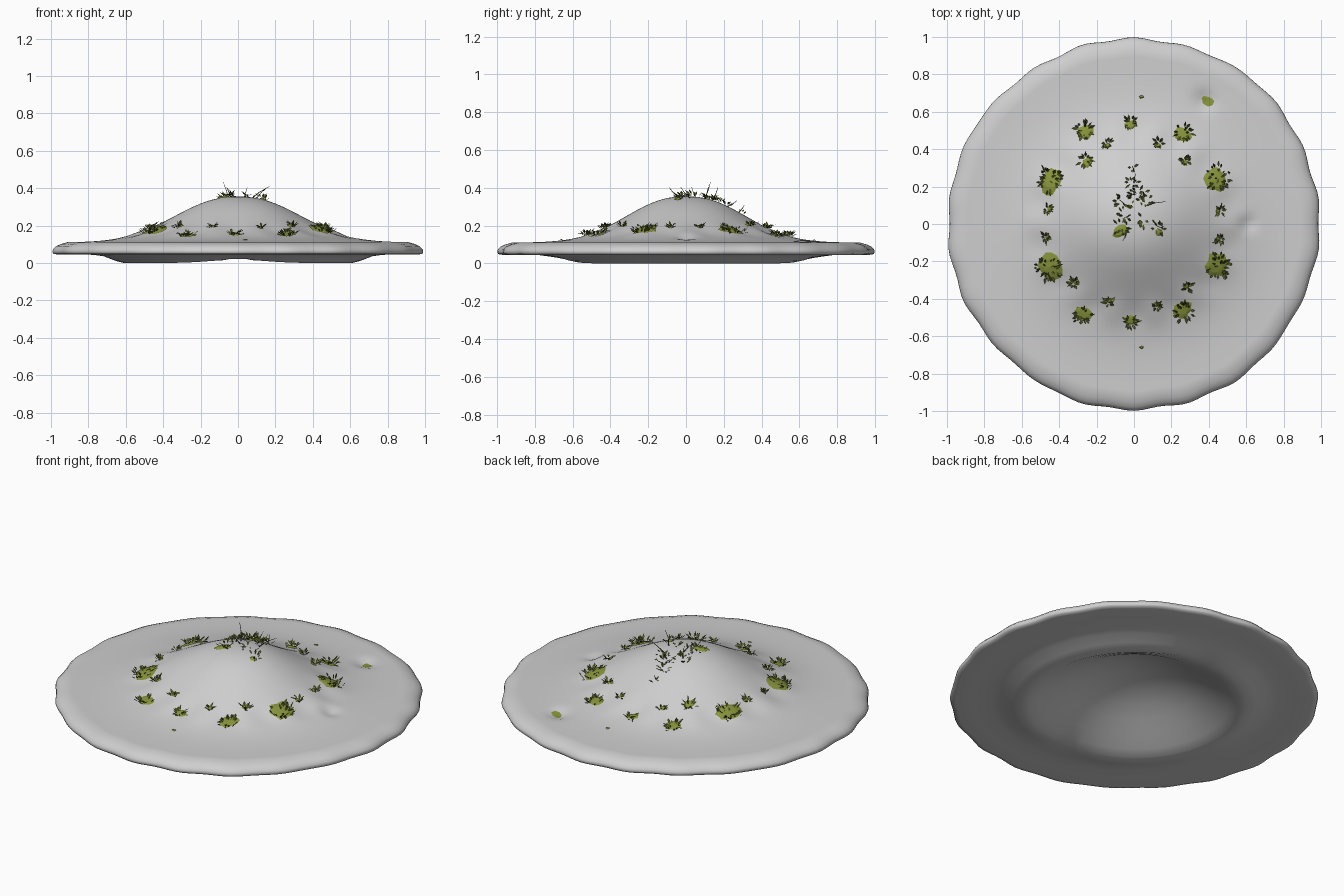
import bpy, bmesh, math, random
from mathutils import Vector

if "Cube" in bpy.data.objects:
    bpy.data.objects.remove(bpy.data.objects["Cube"])

random.seed(4)


def material(name, rgb):
    m = bpy.data.materials.new(name)
    m.diffuse_color = (*rgb, 1)
    m.use_nodes = True
    m.node_tree.nodes["Principled BSDF"].inputs["Base Color"].default_value = m.diffuse_color
    return m


GREY = material("pale grey", (0.62, 0.62, 0.62))
OLIVE = material("olive green", (0.24, 0.29, 0.045))
DARK = material("dark olive", (0.075, 0.095, 0.02))


def finish(bm, name, mats, smooth):
    me = bpy.data.meshes.new(name)
    bm.to_mesh(me)
    bm.free()
    for m in mats:
        me.materials.append(m)
    for p in me.polygons:
        p.use_smooth = smooth
    ob = bpy.data.objects.new(name, me)
    bpy.context.collection.objects.link(ob)
    return ob


def gauss(x, y, cx, cy, s):
    return math.exp(-((x - cx) ** 2 + (y - cy) ** 2) / (s * s))


def top_z(x, y):
    """Height of the upper surface: soft mound, radial puckers and dents."""
    r = math.hypot(x * 0.96, y * 1.03)
    a = math.atan2(y, x)
    z = 0.11 + 0.245 * math.exp(-(r / 0.42) ** 2.3)
    z += 0.006 * math.cos(14 * a) * math.exp(-((r - 0.5) / 0.07) ** 2)
    z -= 0.025 * gauss(x, y, 0.38, 0.66, 0.05)
    z -= 0.02 * gauss(x, y, 0.61, 0.0, 0.04)
    return z


def outline(a, r):
    """Gentle wavy edge, fading out toward the mound."""
    k = max(0, (r - 0.65) / 0.35)
    side = abs(math.cos(2 * a - 0.4))
    return 1 - k * (0.008 + 0.007 * math.cos(22 * a) * (0.4 + 0.6 * side)
                    + 0.007 * math.sin(5 * a + 0.5) * math.sin(a * 2))


# Mound with wide brim: one revolved skin, hollow underneath
SEG = 144
rings = [(0.92 * i / 36, None) for i in range(1, 37)]
rings += [(0.955, 0.101), (0.98, 0.09), (0.997, 0.073), (1.0, 0.06), (0.995, 0.049),
          (0.97, 0.045), (0.88, 0.045), (0.78, 0.044), (0.72, 0.036), (0.66, 0.017),
          (0.61, 0.004), (0.57, 0.006), (0.52, 0.025), (0.44, 0.066), (0.35, 0.115),
          (0.26, 0.158), (0.17, 0.188), (0.08, 0.205)]
bm = bmesh.new()
prev = None
top = bm.verts.new((0, 0, top_z(0, 0)))
for r, z in rings:
    ring = []
    for i in range(SEG):
        a = math.tau * i / SEG
        f = outline(a, r)
        x, y = r * f * math.cos(a), r * f * math.sin(a)
        h = top_z(x, y) if z is None else z
        if z is not None and 0.5 < r < 0.7:      # lifted front and back of the foot
            h += 0.02 * math.exp(-(x / 0.2) ** 2) * (1 - abs(r - 0.6) / 0.12)
        ring.append(bm.verts.new((x, y, h)))
    for i in range(SEG):
        j = (i + 1) % SEG
        if prev:
            bm.faces.new((prev[i], ring[i], ring[j], prev[j]))
        else:
            bm.faces.new((top, ring[i], ring[j]))
    prev = ring
bottom = bm.verts.new((0, 0, 0.21))
for i in range(SEG):
    bm.faces.new((bottom, prev[(i + 1) % SEG], prev[i]))
low = min(v.co.z for v in bm.verts)
for v in bm.verts:
    if v.co.z < 0.02:
        v.co.z -= low
finish(bm, "mound_with_brim", [GREY], True)


def patch(bm, cx, cy, rx, ry, lift=0.007):
    """Irregular moss patch draped on the surface."""
    rot = math.atan2(cy, cx)
    c = bm.verts.new((cx, cy, top_z(cx, cy) + lift * 1.6))
    rims = []
    for k in (0.55, 1.0):
        rim = []
        for i in range(14):
            a = math.tau * i / 14
            s = k * (random.uniform(0.75, 1.15) if k == 1 else 1)
            u, v = rx * s * math.cos(a), ry * s * math.sin(a)
            x = cx + u * math.cos(rot) - v * math.sin(rot)
            y = cy + u * math.sin(rot) + v * math.cos(rot)
            rim.append(bm.verts.new((x, y, top_z(x, y) + lift * (1.4 if k < 1 else 0.6))))
        rims.append(rim)
    a, b = rims
    for i in range(14):
        j = (i + 1) % 14
        bm.faces.new((c, a[i], a[j]))
        bm.faces.new((a[i], b[i], b[j], a[j]))


def leaf(bm, base, d, length, width, mat):
    """Folded pointed leaf."""
    d = d.normalized()
    side = d.cross(Vector((0, 0, 1)))
    if side.length < 0.01:
        side = Vector((1, 0, 0))
    side.normalize()
    up = side.cross(d)
    mid = base + d * length * 0.5
    p = [bm.verts.new(q) for q in (base, mid + side * width + up * width * 0.4,
                                   base + d * length, mid - side * width + up * width * 0.4)]
    for t in ((0, 1, 2), (0, 2, 3)):
        bm.faces.new([p[i] for i in t]).material_index = mat


def tuft(bm, cx, cy, size, n):
    """Spiky clump of small leaves."""
    for _ in range(n):
        a = random.uniform(0, math.tau)
        s = size * math.sqrt(random.random())
        x, y = cx + s * math.cos(a), cy + s * math.sin(a)
        d = Vector((math.cos(a), math.sin(a), random.uniform(0.1, 1.3)))
        leaf(bm, Vector((x, y, top_z(x, y) + random.uniform(0.002, 0.014))), d,
             random.uniform(0.02, 0.04), random.uniform(0.004, 0.008),
             1 if random.random() < 0.45 else 0)


# Ring of moss clumps around the mound: x, y, size
clumps = [(0.44, 0.24, 0.07), (0.44, -0.22, 0.07), (-0.44, 0.23, 0.07), (-0.45, -0.23, 0.07),
          (0.26, 0.48, 0.045), (-0.26, 0.49, 0.045), (0.26, -0.46, 0.05), (-0.27, -0.48, 0.045),
          (-0.02, 0.53, 0.03), (-0.02, -0.515, 0.033), (-0.25, 0.33, 0.03),
          (-0.14, 0.42, 0.015), (0.13, 0.42, 0.015), (-0.13, -0.41, 0.015), (0.12, -0.43, 0.015),
          (0.28, -0.33, 0.018), (0.27, 0.33, 0.018), (-0.31, -0.31, 0.018), (0.45, 0.07, 0.014),
          (-0.45, 0.08, 0.016), (-0.46, -0.07, 0.014), (0.45, -0.08, 0.014)]
bm = bmesh.new()
for x, y, s in clumps:
    patch(bm, x, y, s * 0.85, s * 1.1)
    k = 1.0 + 0.012 / math.hypot(x, y)
    tuft(bm, x * k, y * k, s * 0.85, int(8 + s * 420))
# Stray specks on the brim
for x, y, s in ((0.04, 0.68, 0.014), (0.04, -0.66, 0.012), (0.39, 0.66, 0.04)):
    patch(bm, x, y, s * 0.6, s, 0.004)
finish(bm, "moss_ring", [OLIVE, DARK], False)

# Growth on the crown
bm = bmesh.new()
patch(bm, -0.075, -0.04, 0.045, 0.032)
patch(bm, 0.135, -0.045, 0.022, 0.02)
for x, y, s, n in ((-0.06, 0.12, 0.035, 16), (0.02, 0.16, 0.045, 20), (-0.01, 0.22, 0.025, 8),
                   (-0.05, 0.04, 0.03, 10), (0.06, 0.12, 0.03, 8), (-0.01, 0.3, 0.015, 4),
                   (0.05, 0.02, 0.025, 7), (0.13, -0.03, 0.025, 8), (-0.07, -0.02, 0.03, 8)):
    tuft(bm, x, y, s, n)
finish(bm, "crown_moss", [OLIVE, DARK], False)


def twig(name, pts, r):
    cu = bpy.data.curves.new(name, 'CURVE')
    cu.dimensions = '3D'
    cu.bevel_depth = r
    cu.bevel_resolution = 0
    sp = cu.splines.new('POLY')
    sp.points.add(len(pts) - 1)
    for i, p in enumerate(pts):
        sp.points[i].co = (*p, 1)
        sp.points[i].radius = 1 - 0.7 * i / (len(pts) - 1)
    cu.materials.append(DARK)
    ob = bpy.data.objects.new(name, cu)
    bpy.context.collection.objects.link(ob)


# Thin twigs rising from the crown: base x, y, lean x, lean y, rise
for i, (x, y, dx, dy, dz) in enumerate([
        (-0.05, 0.1, -0.03, 0.03, 0.09), (-0.02, 0.05, -0.04, -0.02, 0.05),
        (0.07, 0.1, 0.1, 0.02, 0.07), (0.1, 0.02, 0.06, -0.05, 0.06), (0.03, 0.14, 0.02, 0.03, 0.07),
        (0, 0.22, 0.01, 0.05, 0.03), (0, 0.28, -0.01, 0.03, 0.04), (-0.04, -0.04, -0.02, -0.05, 0.05)]):
    z = top_z(x, y)
    twig(f"crown_twig_{i}", [(x, y, z), (x + dx * 0.4, y + dy * 0.6, z + dz * 0.5),
                             (x + dx, y + dy, z + dz)], 0.003)
